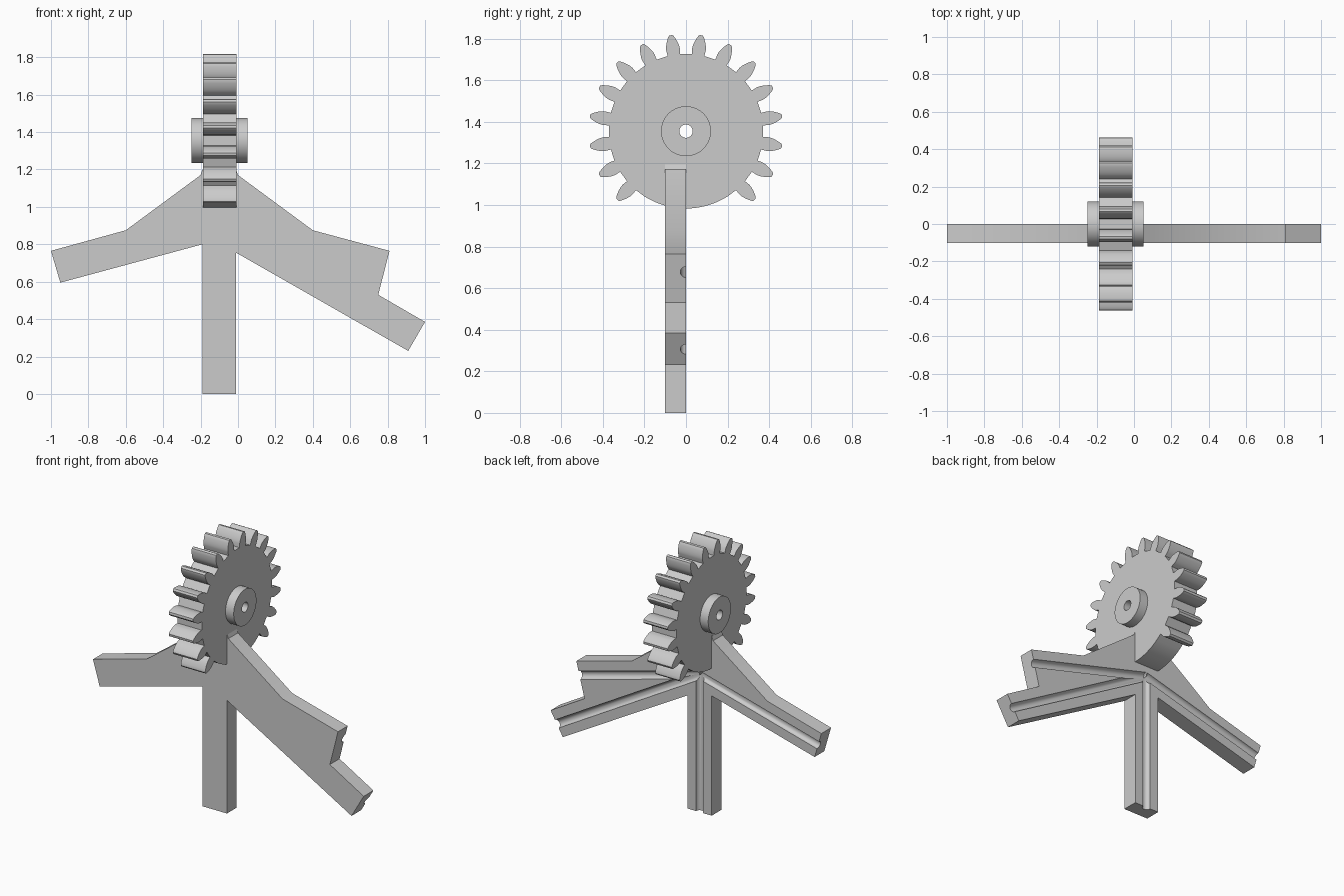
import bpy, bmesh, math
from mathutils import Vector

if "Cube" in bpy.data.objects:
    bpy.data.objects.remove(bpy.data.objects["Cube"], do_unlink=True)

grey = bpy.data.materials.new("light grey")
grey.use_nodes = True
colour = (0.6, 0.6, 0.6, 1)
grey.diffuse_color = colour
grey.node_tree.nodes["Principled BSDF"].inputs["Base Color"].default_value = colour

GEAR_X, AXLE_Z = -0.098, 1.355       # gear middle and axle height
JUNCTION = Vector((-0.1, 0, 0.915))  # where the grooves meet


def prism(name, points, depth):
    """Closed solid from an outline swept along the depth vector."""
    bm = bmesh.new()
    near = [bm.verts.new(p) for p in points]
    far = [bm.verts.new(Vector(p) + depth) for p in points]
    bm.faces.new(near[::-1])
    bm.faces.new(far)
    for i in range(len(near)):
        bm.faces.new((near[i - 1], near[i], far[i], far[i - 1]))
    # Turn the whole shell outwards, whichever way the outline runs
    if bm.calc_volume(signed=True) < 0:
        bmesh.ops.reverse_faces(bm, faces=bm.faces)
    mesh = bpy.data.meshes.new(name)
    bm.to_mesh(mesh)
    bm.free()
    obj = bpy.data.objects.new(name, mesh)
    bpy.context.collection.objects.link(obj)
    mesh.materials.append(grey)
    return obj


def rod(name, start, end, radius, sides):
    """Cylinder between two points."""
    axis = Vector(end) - Vector(start)
    bpy.ops.mesh.primitive_cylinder_add(vertices=sides, radius=radius, depth=axis.length,
                                        location=Vector(start) + axis / 2)
    obj = bpy.context.object
    obj.name = name
    obj.rotation_euler = axis.to_track_quat("Z", "Y").to_euler()
    obj.data.materials.append(grey)
    return obj


def activate(obj):
    bpy.ops.object.select_all(action="DESELECT")
    obj.select_set(True)
    bpy.context.view_layer.objects.active = obj


def combine(target, tool, operation):
    """Apply a boolean and discard its tool."""
    tool.hide_render = True
    mod = target.modifiers.new("cut", "BOOLEAN")
    mod.operation, mod.object, mod.solver = operation, tool, "EXACT"
    activate(target)
    bpy.ops.object.modifier_apply(modifier=mod.name)
    bpy.data.objects.remove(tool, do_unlink=True)


def finish(obj):
    activate(obj)
    bpy.ops.object.shade_smooth_by_angle(angle=math.radians(30))


# Three-armed stand
outline = [(-0.19, 0), (-0.01, 0), (-0.01, 0.755), (0.91, 0.23), (1.0, 0.385),
           (0.75, 0.53), (0.81, 0.765), (0.40, 0.875), (0.0, 1.17), (-0.01, 1.2),
           (-0.19, 1.2), (-0.2, 1.17), (-0.60, 0.875), (-1.0, 0.765),
           (-0.95, 0.595), (-0.19, 0.80)]
stand = prism("stand", [(x, -0.102, z) for x, z in outline], Vector((0, 0.102, 0)))

# Round grooves along the back of the leg and arms
for angle, length in ((-90, 1.0), (195, 1.0), (-15, 1.0), (-30, 1.4)):
    a = math.radians(angle)
    end = JUNCTION + Vector((math.cos(a), 0, math.sin(a))) * length
    combine(stand, rod("groove_cutter", JUNCTION, end, 0.027, 32), "DIFFERENCE")
finish(stand)

# Gear with involute teeth, four of them missing at the bottom
TEETH, ROOT, PITCH, TIP = 20, 0.372, 0.424, 0.467
BASE = PITCH * math.cos(math.radians(20))
BACKLASH = 0.01


def involute(r):
    a = math.acos(min(1, BASE / r))
    return math.tan(a) - a


def half_angle(r):
    return math.pi / (2 * TEETH) - BACKLASH + involute(PITCH) - involute(r)


radii = [BASE + (TIP - 0.006 - BASE) * i / 6 for i in range(7)]
flank = [(ROOT, 0.082)] + [(r, half_angle(r)) for r in radii] + [(TIP, 0.016)]
polar = []
for i in range(TEETH):
    mid = math.tau * (i + 0.5) / TEETH
    if min(i, TEETH - 1 - i) < 8:
        polar += [(r, mid - h) for r, h in flank]
        polar += [(r, mid + h) for r, h in reversed(flank)]
    else:
        polar += [(ROOT, mid + math.radians(d)) for d in (-6, -2, 2, 6)]
gear = prism("gear", [(GEAR_X - 0.09, r * math.sin(t), AXLE_Z + r * math.cos(t))
                      for r, t in polar], Vector((0.18, 0, 0)))


# Hub on both sides and the axle bore
def along_axle(name, half, radius):
    return rod(name, (GEAR_X - half, 0, AXLE_Z), (GEAR_X + half, 0, AXLE_Z), radius, 64)


combine(gear, along_axle("hub", 0.15, 0.12), "UNION")
combine(gear, along_axle("bore_cutter", 0.3, 0.032), "DIFFERENCE")
finish(gear)
